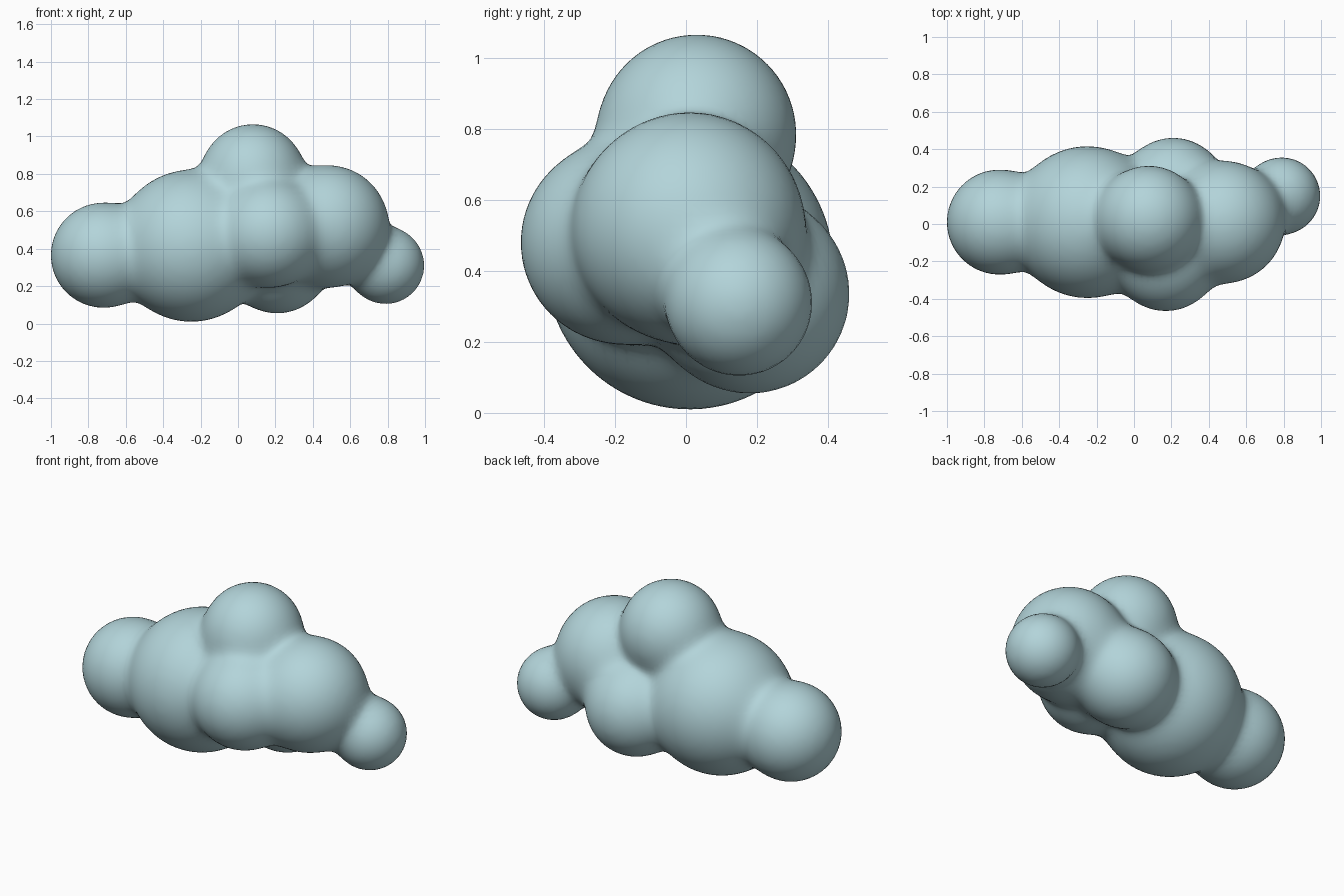
import bpy, bmesh, math
from mathutils import Vector, Matrix

if "Cube" in bpy.data.objects:
    bpy.data.objects.remove(bpy.data.objects["Cube"])

# Puffs of the cloud: x, y, z, radius
PUFFS = [
    (-0.72, 0.01, 0.365, 0.28),   # left end
    (-0.25, 0.01, 0.415, 0.405),  # big left middle
    (0.08, 0.03, 0.785, 0.28),    # top
    (0.48, 0.01, 0.52, 0.325),    # right middle
    (0.79, 0.15, 0.31, 0.205),    # small right end
    (0.21, 0.18, 0.335, 0.28),    # back
    (0.17, -0.18, 0.48, 0.285),   # front
]
BLEND = 0.033


def field(p):
    """Smooth union of all puffs: distance and gradient."""
    total, grad = 0.0, Vector()
    for x, y, z, r in PUFFS:
        d = p - Vector((x, y, z))
        w = math.exp(-(d.length - r) / BLEND)
        total += w
        grad += d.normalized() * w
    return -BLEND * math.log(total), grad / total


# Overlapping spheres, fused into one skin
bm = bmesh.new()
for x, y, z, r in PUFFS:
    bmesh.ops.create_icosphere(bm, subdivisions=4, radius=r,
                               matrix=Matrix.Translation((x, y, z)))
mesh = bpy.data.meshes.new("cloud")
bm.to_mesh(mesh)
bm.free()
cloud = bpy.data.objects.new("cloud", mesh)
bpy.context.collection.objects.link(cloud)
fuse = cloud.modifiers.new("fuse", 'REMESH')
fuse.mode = 'VOXEL'
fuse.voxel_size = 0.03
relax = cloud.modifiers.new("relax", 'SMOOTH')
relax.factor = 0.5
relax.iterations = 8
deps = bpy.context.evaluated_depsgraph_get()
skin = bpy.data.meshes.new_from_object(cloud.evaluated_get(deps))
cloud.modifiers.clear()
cloud.data = skin

# Pull the skin onto the softly blended surface
for v in skin.vertices:
    p = v.co.copy()
    for _ in range(4):
        d, g = field(p)
        p -= g * (d / max(g.length_squared, 0.2))
    v.co = p
skin.polygons.foreach_set("use_smooth", [True] * len(skin.polygons))

# Colour
blue = bpy.data.materials.new("pale blue")
blue.diffuse_color = (0.45, 0.66, 0.70, 1)
blue.use_nodes = True
blue.node_tree.nodes["Principled BSDF"].inputs["Base Color"].default_value = blue.diffuse_color
skin.materials.clear()
skin.materials.append(blue)
